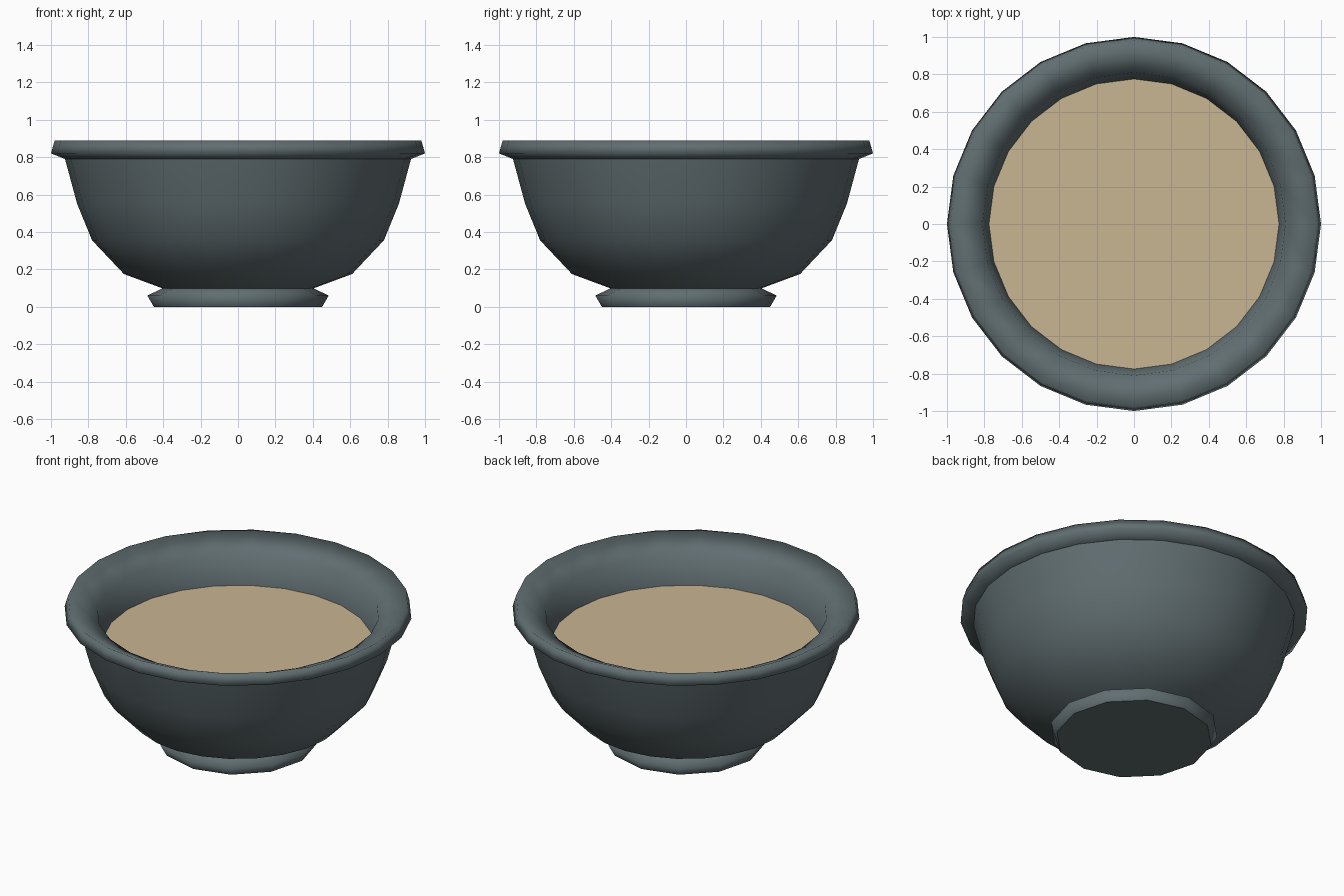
import bpy
import math

if "Cube" in bpy.data.objects:
    bpy.data.objects.remove(bpy.data.objects["Cube"])


def material(name, rgb):
    m = bpy.data.materials.new(name)
    m.diffuse_color = (*rgb, 1.0)
    m.use_nodes = True
    m.node_tree.nodes["Principled BSDF"].inputs["Base Color"].default_value = m.diffuse_color
    return m


slate = material("slate_grey", (0.118, 0.155, 0.165))
tan = material("sandy_tan", (0.58, 0.46, 0.29))


def lathe(name, profile, sides, mat, cap_start=False):
    """Revolve (radius, height) points round z, listed upward on the outside."""
    verts, faces = [], []
    for r, z in profile:
        for i in range(sides):
            a = 2 * math.pi * i / sides
            verts.append((r * math.cos(a), r * math.sin(a), z))
    for k in range(len(profile) - 1):
        for i in range(sides):
            j = (i + 1) % sides
            a, b = k * sides, (k + 1) * sides
            faces.append((a + i, a + j, b + j, b + i))
    mesh = bpy.data.meshes.new(name)
    side_count = len(faces)
    if cap_start:
        faces.append(tuple(reversed(range(sides))))
    mesh.from_pydata(verts, [], faces)
    mesh.materials.append(mat)
    for p in mesh.polygons:
        p.use_smooth = p.index < side_count
    # keep the flat cap crisp
    if cap_start:
        for e in mesh.edges:
            if max(e.vertices) < sides:
                e.use_edge_sharp = True
    mesh.update()
    ob = bpy.data.objects.new(name, mesh)
    bpy.context.collection.objects.link(ob)
    return ob


# Round foot, coarser than the bowl
lathe("foot", [(0.45, 0.0), (0.485, 0.06), (0.40, 0.10)], 12, slate, True)

# Outer bowl wall
lathe("bowl_wall", [(0.40, 0.097), (0.61, 0.175), (0.78, 0.355),
                    (0.86, 0.55), (0.925, 0.79)], 24, slate)

# Overhanging rim, sloping inward and down to the filling
lathe("rim", [(0.925, 0.79), (1.0, 0.82), (0.98, 0.89),
              (0.81, 0.81), (0.775, 0.63)], 24, slate)

# Flat filling
mesh = bpy.data.meshes.new("filling")
ring = [(0.776 * math.cos(2 * math.pi * i / 24),
         0.776 * math.sin(2 * math.pi * i / 24), 0.632) for i in range(24)]
mesh.from_pydata(ring, [], [tuple(range(24))])
mesh.materials.append(tan)
bpy.context.collection.objects.link(bpy.data.objects.new("filling", mesh))
